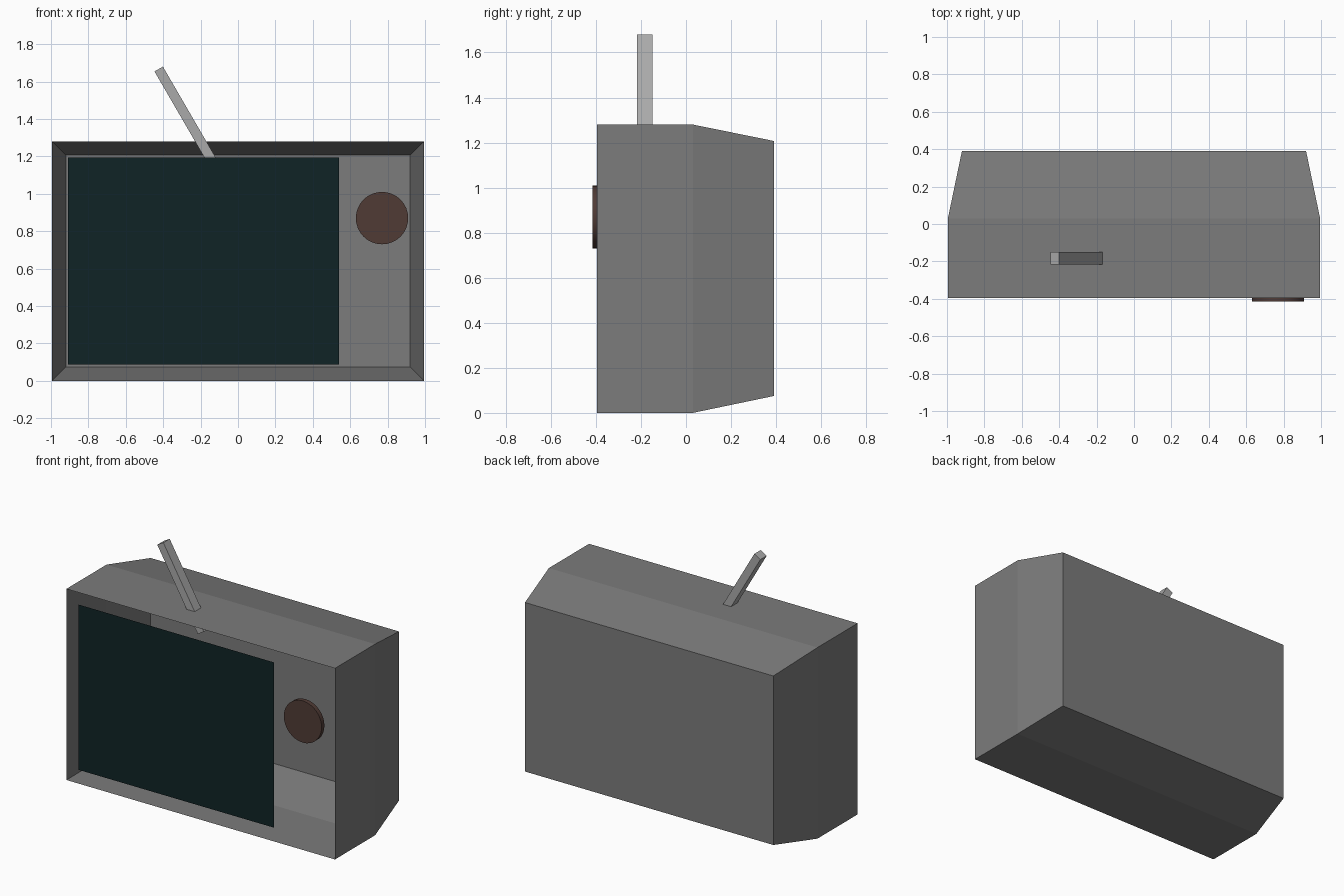
import bpy, bmesh, math
from mathutils import Vector

if "Cube" in bpy.data.objects:
    bpy.data.objects.remove(bpy.data.objects["Cube"])


def material(name, rgb):
    m = bpy.data.materials.new(name)
    m.diffuse_color = (*rgb, 1)
    m.use_nodes = True
    m.node_tree.nodes["Principled BSDF"].inputs["Base Color"].default_value = m.diffuse_color
    return m


GREY = material("casing grey", (0.2, 0.2, 0.2))
METAL = material("light metal", (0.4, 0.4, 0.4))
GLASS = material("dark teal glass", (0.005, 0.017, 0.019))
BROWN = material("dark brown", (0.08, 0.044, 0.036))


def finish(bm, name, mat):
    me = bpy.data.meshes.new(name)
    bm.to_mesh(me)
    bm.free()
    me.materials.append(mat)
    ob = bpy.data.objects.new(name, me)
    bpy.context.collection.objects.link(ob)
    return ob


def ring(bm, x0, x1, z0, z1, y):
    return [bm.verts.new((x, y, z)) for x, z in
            ((x0, z0), (x1, z0), (x1, z1), (x0, z1))]


# Casing: open-fronted thin shell, straight then tapering to a closed back
bm = bmesh.new()
rings = [ring(bm, -0.995, 0.995, 0, 1.28, -0.395),
         ring(bm, -0.995, 0.995, 0, 1.28, 0.03),
         ring(bm, -0.92, 0.92, 0.075, 1.207, 0.39)]
for a, b in zip(rings, rings[1:]):
    for i in range(4):
        j = (i + 1) % 4
        bm.faces.new((a[i], a[j], b[j], b[i]))
bm.faces.new(rings[-1])
finish(bm, "casing", GREY)

# Screen: flat plate in the open front
bm = bmesh.new()
bm.faces.new(ring(bm, -0.91, 0.54, 0.088, 1.195, -0.388))
finish(bm, "screen", GLASS)

# Tuning knob: thin disc
bpy.ops.mesh.primitive_cylinder_add(vertices=32, radius=0.14, depth=0.03,
                                    location=(0.77, -0.4, 0.87),
                                    rotation=(math.pi / 2, 0, 0))
knob = bpy.context.object
knob.name = "tuning_knob"
knob.data.materials.append(BROWN)
bpy.ops.object.shade_smooth_by_angle()

# Aerial: square rod leaning to the left, passing through the casing top
tip = Vector((-0.424, -0.183, 1.667))
foot = Vector((-0.124, -0.183, 1.15))
d = tip - foot
bpy.ops.mesh.primitive_cube_add(size=1, location=(tip + foot) / 2,
                                rotation=(0, math.atan2(d.x, d.z), 0))
aerial = bpy.context.object
aerial.name = "aerial"
aerial.scale = (0.052, 0.067, d.length)
aerial.data.materials.append(METAL)
